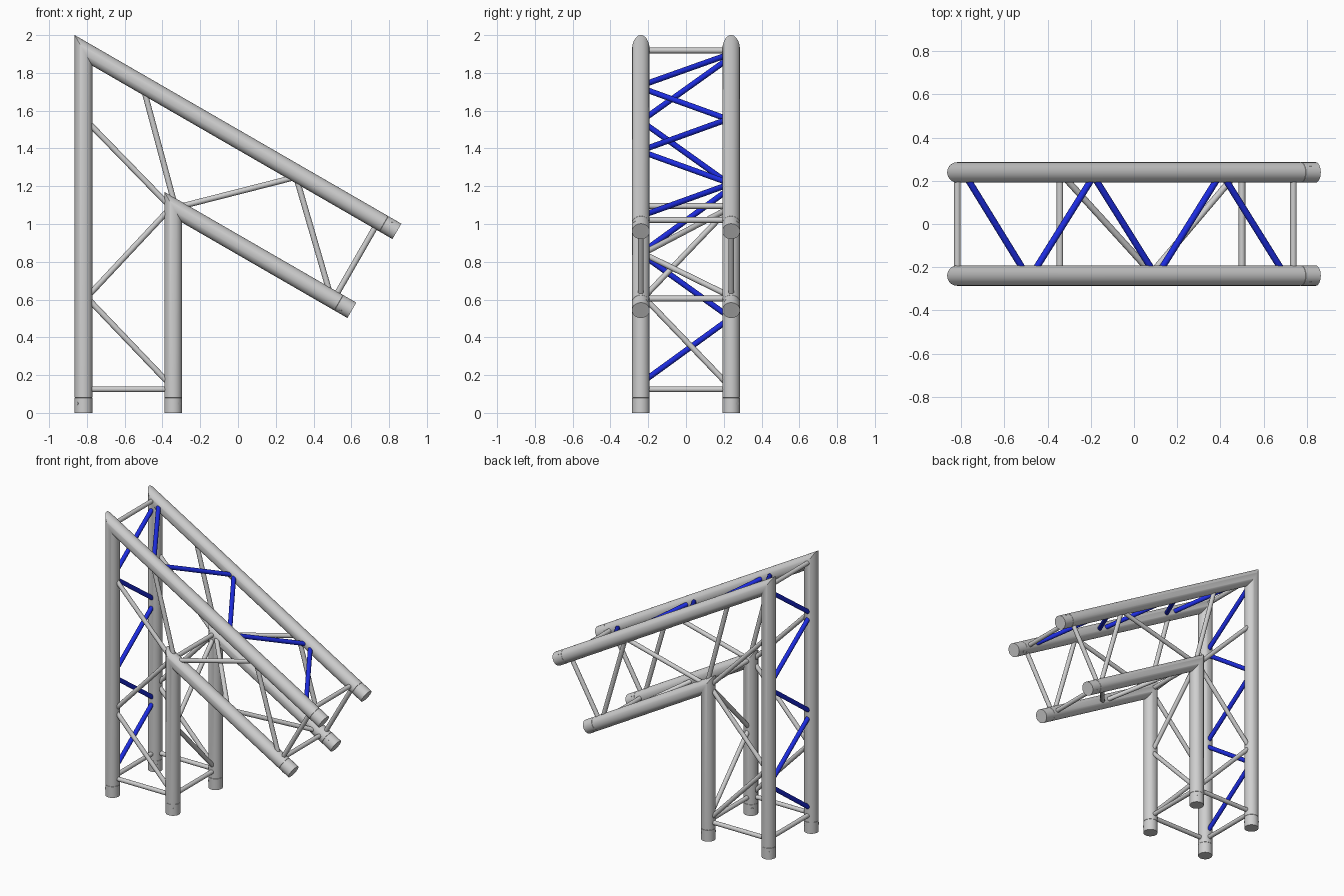
import bpy, bmesh, math
from mathutils import Vector

if "Cube" in bpy.data.objects:
    bpy.data.objects.remove(bpy.data.objects["Cube"])

def material(name, rgb):
    m = bpy.data.materials.new(name)
    m.diffuse_color = (*rgb, 1)
    m.use_nodes = True
    m.node_tree.nodes["Principled BSDF"].inputs["Base Color"].default_value = m.diffuse_color
    return m

GREY = material("aluminium grey", (0.62, 0.62, 0.62))
BLUE = material("brace blue", (0.012, 0.025, 0.74))

R, Y, SEG = 0.047, 0.239, 40
BAR = 0.0152                                      # brace radius
D = Vector((math.cos(math.pi / 6), 0, -0.5))      # direction of sloped arm
N = Vector((0.5, 0, math.cos(math.pi / 6)))       # normal of sloped arm
MITRE = Vector((0.5, 0, -math.cos(math.pi / 6)))  # direction of mitre cut
TOP = Vector((-0.818, 0, 1.919))                  # bend of the outer chords
LOW = Vector((-0.343, 0, 1.089))                  # bend of the inner chords
COLLAR = 0.08

def finish(name, bm, mat):
    bmesh.ops.recalc_face_normals(bm, faces=bm.faces)
    me = bpy.data.meshes.new(name)
    bm.to_mesh(me)
    bm.free()
    me.materials.append(mat)
    ob = bpy.data.objects.new(name, me)
    bpy.context.collection.objects.link(ob)
    bpy.ops.object.select_all(action='DESELECT')
    ob.select_set(True)
    bpy.context.view_layer.objects.active = ob
    bpy.ops.object.shade_smooth_by_angle(angle=math.radians(25))
    return ob

def loft(name, rings, mat):
    """Skin rings given as (centre, local axis, radius, axis stretch)."""
    bm = bmesh.new()
    prev = None
    for c, u, r, k in rings:
        ring = []
        for i in range(SEG):
            a = math.tau * i / SEG
            ring.append(bm.verts.new(c + u * (r * k * math.cos(a)) + Vector((0, r * math.sin(a), 0))))
        if prev is None:
            bm.faces.new(ring)
        else:
            for i in range(SEG):
                j = (i + 1) % SEG
                bm.faces.new((prev[i], prev[j], ring[j], ring[i]))
        prev = ring
    bm.faces.new(prev)
    return finish(name, bm, mat)

def rod(name, a, b, r, mat, seg=20):
    """Straight round bar between two points."""
    a, b = Vector(a), Vector(b)
    bm = bmesh.new()
    bmesh.ops.create_cone(bm, cap_ends=True, segments=seg, radius1=r, radius2=r, depth=(b - a).length)
    rot = Vector((0, 0, 1)).rotation_difference(b - a).to_matrix().to_4x4()
    bmesh.ops.transform(bm, matrix=rot, verts=bm.verts)
    bmesh.ops.translate(bm, vec=(a + b) / 2, verts=bm.verts)
    return finish(name, bm, mat)

def collar(name, end, inward, u, out):
    """End sleeve with a diagonal locking pin."""
    loft(name, [(end, u, R, 1), (end + inward * (COLLAR - 0.001), u, R, 1),
                (end + inward * COLLAR, u, R - 0.002, 1)], GREY)
    mid = end + inward * 0.05
    out = out.normalized() * (R + 0.001)
    rod(name + "_pin", mid - out, mid + out, 0.008, GREY, 16)

# Four bent main chords with their end collars
X = Vector((1, 0, 0))
UP = Vector((0, 0, 1))
for s, side in ((-1, "front"), (1, "back")):
    for bend, length, label, sign in ((TOP, 1.916, "outer", -1), (LOW, 1.092, "inner", 1)):
        c = bend + Vector((0, s * Y, 0))
        foot = Vector((c.x, c.y, 0))
        tip = c + D * length
        g = COLLAR + 0.001
        loft(f"{label}_chord_{side}", [
            (foot + UP * COLLAR, X, R - 0.002, 1),
            (foot + UP * g, X, R, 1),
            (c, MITRE, R, 2),
            (tip - D * g, -N, R, 1),
            (tip - D * COLLAR, -N, R - 0.002, 1)], GREY)
        outward = Vector((0, s, 0))
        collar(f"{label}_foot_collar_{side}", foot, UP, X, X * sign + outward)
        collar(f"{label}_arm_collar_{side}", tip, -D, -N, -N * sign + outward)

    # Side lattice between outer and inner chords, as (x, z) pairs
    for i, (x1, z1, x2, z2) in enumerate([
            (-0.818, 1.563, -0.343, 1.075), (-0.818, 0.593, -0.343, 1.100),
            (-0.818, 0.629, -0.343, 0.132), (-0.818, 0.125, -0.343, 0.125),
            (-0.503, 1.729, -0.333, 1.095), (-0.343, 1.083, 0.340, 1.257),
            (0.303, 1.265, 0.492, 0.615), (0.745, 1.016, 0.506, 0.600)]):
        rod(f"side_brace_{side}_{i}", (x1, s * Y, z1), (x2, s * Y, z2), BAR, GREY)

# Straight cross bars joining front and back
for i, (x, z) in enumerate([(-0.818, 0.125), (-0.343, 0.125), (-0.818, 1.919),
                            (-0.343, 1.095), (0.500, 0.605), (0.738, 1.021)]):
    rod(f"cross_bar_{i}", (x, -Y, z), (x, Y, z), BAR, GREY)

# Grey diagonals of the inner leg and inner arm, as front and back values
def arm_z(bend, x):
    return bend.z - (x - bend.x) * math.tan(math.pi / 6)

for i, (zf, zb) in enumerate([(0.595, 1.095), (0.629, 0.132)]):
    rod(f"inner_leg_diagonal_{i}", (LOW.x, -Y, zf), (LOW.x, Y, zb), BAR, GREY)
for i, (xf, xb) in enumerate([(0.092, -0.343), (0.072, 0.478)]):
    rod(f"inner_arm_diagonal_{i}", (xf, -Y, arm_z(LOW, xf)), (xb, Y, arm_z(LOW, xb)), BAR, GREY)

# Blue zigzag on the outer legs
for i, (zf, zb) in enumerate([(1.544, 1.885), (1.546, 1.205), (0.845, 1.192),
                              (0.843, 0.501), (0.157, 0.504)]):
    rod(f"leg_zigzag_{i}", (TOP.x, -Y, zf), (TOP.x, Y, zb), BAR, BLUE)

# Blue zigzag on the outer arms
for i, (xf, xb) in enumerate([(-0.495, -0.789), (-0.475, -0.176), (0.101, -0.198),
                              (0.107, 0.405), (0.701, 0.403)]):
    rod(f"arm_zigzag_{i}", (xf, -Y, arm_z(TOP, xf)), (xb, Y, arm_z(TOP, xb)), BAR, BLUE)
